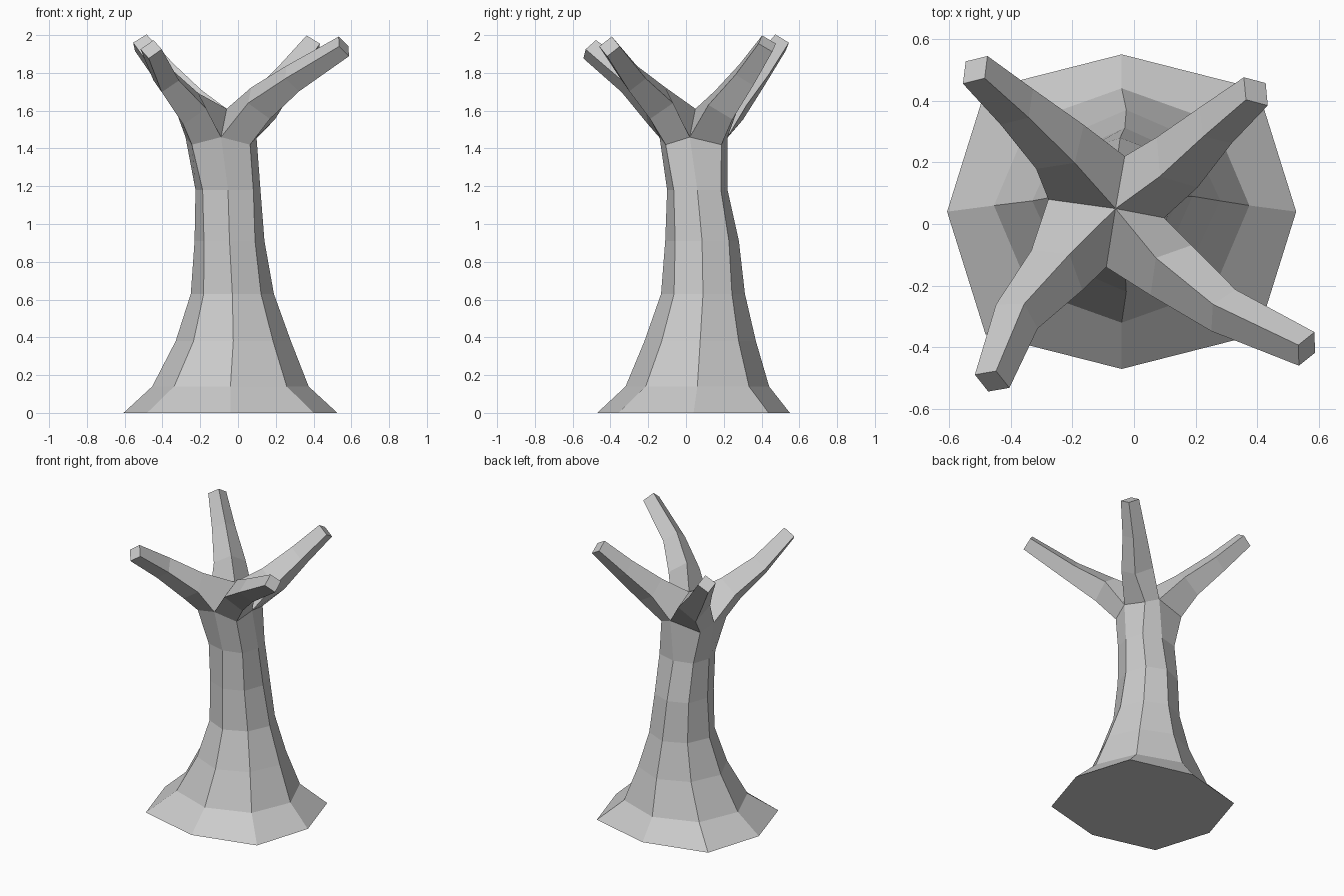
import bpy
import bmesh
from math import cos, sin, pi
from mathutils import Vector

default_cube = bpy.data.objects.get("Cube")
if default_cube:
    bpy.data.objects.remove(default_cube, do_unlink=True)

bark = bpy.data.materials.new("grey_bark")
bark.use_nodes = True
bark_colour = (0.6, 0.6, 0.6, 1)
bark.diffuse_color = bark_colour
bark.node_tree.nodes["Principled BSDF"].inputs["Base Color"].default_value = bark_colour

# Trunk rings: height, centre x, centre y, radius x, radius y, corner factor
TRUNK_RINGS = [
    (0, -.04, .04, .566, .51, .78),
    (.14, -.04, .06, .414, .38, .72),
    (.38, -.025, .075, .305, .295, .69),
    (.63, -.03, .09, .22, .222, .69),
    (.91, -.045, .085, .185, .195, .73),
    (1.18, -.053, .06, .172, .16, .78),
    (1.42, -.09, .04, .188, .18, .82),
]

# Branch centre lines, keyed by the trunk corner each grows from
BRANCHES = {
    1: [(.14, .2, 1.63), (.265, .32, 1.79), (.395, .43, 1.955)],
    3: [(-.24, .25, 1.63), (-.38, .38, 1.79), (-.515, .5, 1.96)],
    5: [(-.25, -.15, 1.61), (-.38, -.3, 1.76), (-.46, -.51, 1.925)],
    7: [(.12, -.15, 1.64), (.29, -.28, 1.77), (.56, -.405, 1.94)],
}
BRANCH_RADII = (.105, .078, .06)


def trunk_ring(bm, height, cx, cy, rx, ry, corner):
    """Eight points, with odd ones pulled out to the corners."""
    ring = []
    for i in range(8):
        angle = i * pi / 4
        reach = corner / cos(pi / 4) if i % 2 else 1
        ring.append(bm.verts.new((cx + rx * reach * cos(angle),
                                  cy + ry * reach * sin(angle), height)))
    return ring


def branch_ring(bm, centre, axis, radius):
    """Diamond across the branch, ordered bottom, left, top, right."""
    side = Vector((0, 0, 1)).cross(axis).normalized()
    up = axis.cross(side).normalized()
    return [bm.verts.new(centre + offset * radius)
            for offset in (-up, side, up, -side)]


def bridge(bm, lower, upper):
    count = len(lower)
    for i in range(count):
        j = (i + 1) % count
        bm.faces.new((lower[i], lower[j], upper[j], upper[i]))


bm = bmesh.new()

# Flared trunk
rings = [trunk_ring(bm, *row) for row in TRUNK_RINGS]
for lower, upper in zip(rings, rings[1:]):
    bridge(bm, lower, upper)
bm.faces.new(reversed(rings[0]))

# Crotches between branches rise a little and twist
crown = rings[-1]
for i, (dx, dy) in {0: (0, -.02), 2: (.06, 0), 4: (0, .04), 6: (0, 0)}.items():
    crown[i].co += Vector((dx, dy, .04))
centre_vert = bm.verts.new((-.06, .05, 1.61))

# Four forked branches, each sharing its base with the trunk
for corner, path in BRANCHES.items():
    points = [Vector(p) for p in path]
    previous = [crown[corner], crown[(corner + 1) % 8], centre_vert, crown[corner - 1]]
    start = sum((v.co for v in previous), Vector()) / 4
    for i, (point, radius) in enumerate(zip(points, BRANCH_RADII)):
        before = points[i - 1] if i else start
        after = points[min(i + 1, len(points) - 1)]
        ring = branch_ring(bm, point, (after - before).normalized(), radius)
        bridge(bm, previous, ring)
        previous = ring
    bm.faces.new(previous)

bmesh.ops.recalc_face_normals(bm, faces=bm.faces)
mesh = bpy.data.meshes.new("tree_trunk")
bm.to_mesh(mesh)
bm.free()
mesh.materials.append(bark)
tree = bpy.data.objects.new("tree_trunk", mesh)
bpy.context.scene.collection.objects.link(tree)
